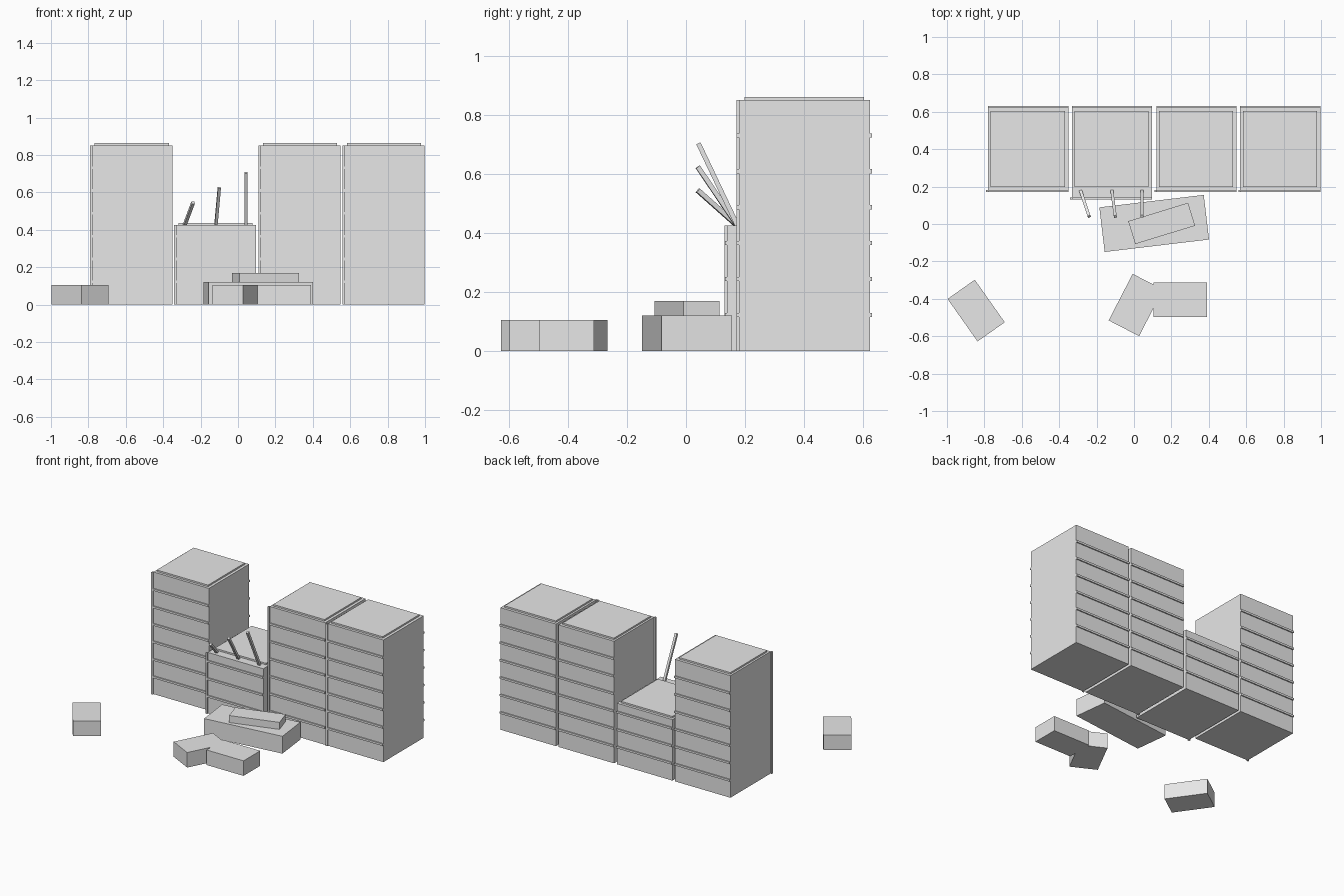
import bpy
import math
from mathutils import Vector

cube = bpy.data.objects.get("Cube")
if cube:
    bpy.data.objects.remove(cube, do_unlink=True)

concrete = bpy.data.materials.new("light_grey_concrete")
concrete.use_nodes = True
GREY = (0.8, 0.8, 0.8, 1)
concrete.diffuse_color = GREY
concrete.node_tree.nodes["Principled BSDF"].inputs["Base Color"].default_value = GREY


def box(name, low, high):
    """Axis-aligned box between two corners."""
    low, high = Vector(low), Vector(high)
    bpy.ops.mesh.primitive_cube_add(size=1, location=(low + high) / 2)
    ob = bpy.context.object
    ob.name = name
    ob.scale = high - low
    ob.data.materials.append(concrete)
    return ob


def block(name, centre, size, angle, base=0):
    """Box resting at height base, turned about z."""
    sx, sy, sz = size
    ob = box(name, (-sx / 2, -sy / 2, 0), (sx / 2, sy / 2, sz))
    ob.location = (*centre, base + sz / 2)
    ob.rotation_euler.z = math.radians(angle)
    return ob


def beam(name, start, end, width=0.016):
    """Square bar between two points."""
    start, end = Vector(start), Vector(end)
    axis = end - start
    ob = box(name, (0, 0, 0), (width, width, axis.length))
    ob.location = (start + end) / 2
    ob.rotation_euler = axis.to_track_quat("Z", "Y").to_euler()


BACK = 0.624
STOREY = 0.122


def tower(name, left, front, height):
    x0, x1 = left + 0.01, left + 0.439
    box(name + "_body", (x0, front, 0), (x1, BACK, height))
    box(name + "_roof", (left + 0.024, 0.198, height), (left + 0.42, 0.605, height + 0.011))
    # Vertical fin on the front corner
    box(name + "_fin", (left, front - 0.009, 0), (left + 0.012, front + 0.003, height))
    # Floor ledges on front and back
    for floor in range(1, int(height / STOREY - 0.1) + 1):
        z = floor * STOREY
        box(f"{name}_front_ledge_{floor}", (x0, front - 0.008, z - 0.007), (x1, front, z + 0.007))
        box(f"{name}_back_ledge_{floor}", (x0, BACK, z - 0.007), (x1, BACK + 0.008, z + 0.007))


# Row of four towers, the second one broken off low
tower("right_tower", -0.79, 0.18, 0.852)
tower("broken_tower", -0.342, 0.14, 0.426)
tower("middle_tower", 0.109, 0.18, 0.852)
tower("left_tower", 0.558, 0.18, 0.852)

# Bent girders sticking out of the broken tower
beam("girder_low", (-0.285, 0.175, 0.425), (-0.24, 0.04, 0.545))
beam("girder_middle", (-0.118, 0.175, 0.425), (-0.1, 0.04, 0.625))
beam("girder_high", (0.044, 0.175, 0.425), (0.044, 0.042, 0.705))

# Fallen rubble
block("large_rubble", (0.108, 0.003), (0.562, 0.24, 0.121), 6.8)
block("top_rubble", (0.148, 0.003), (0.335, 0.128, 0.049), 17.1, 0.121)
block("far_rubble", (-0.844, -0.463), (0.278, 0.178, 0.105), -54.8)
block("tilted_rubble", (0.01, -0.433), (0.28, 0.183, 0.105), 62.7)
block("straight_rubble", (0.248, -0.405), (0.285, 0.184, 0.105), 0)
